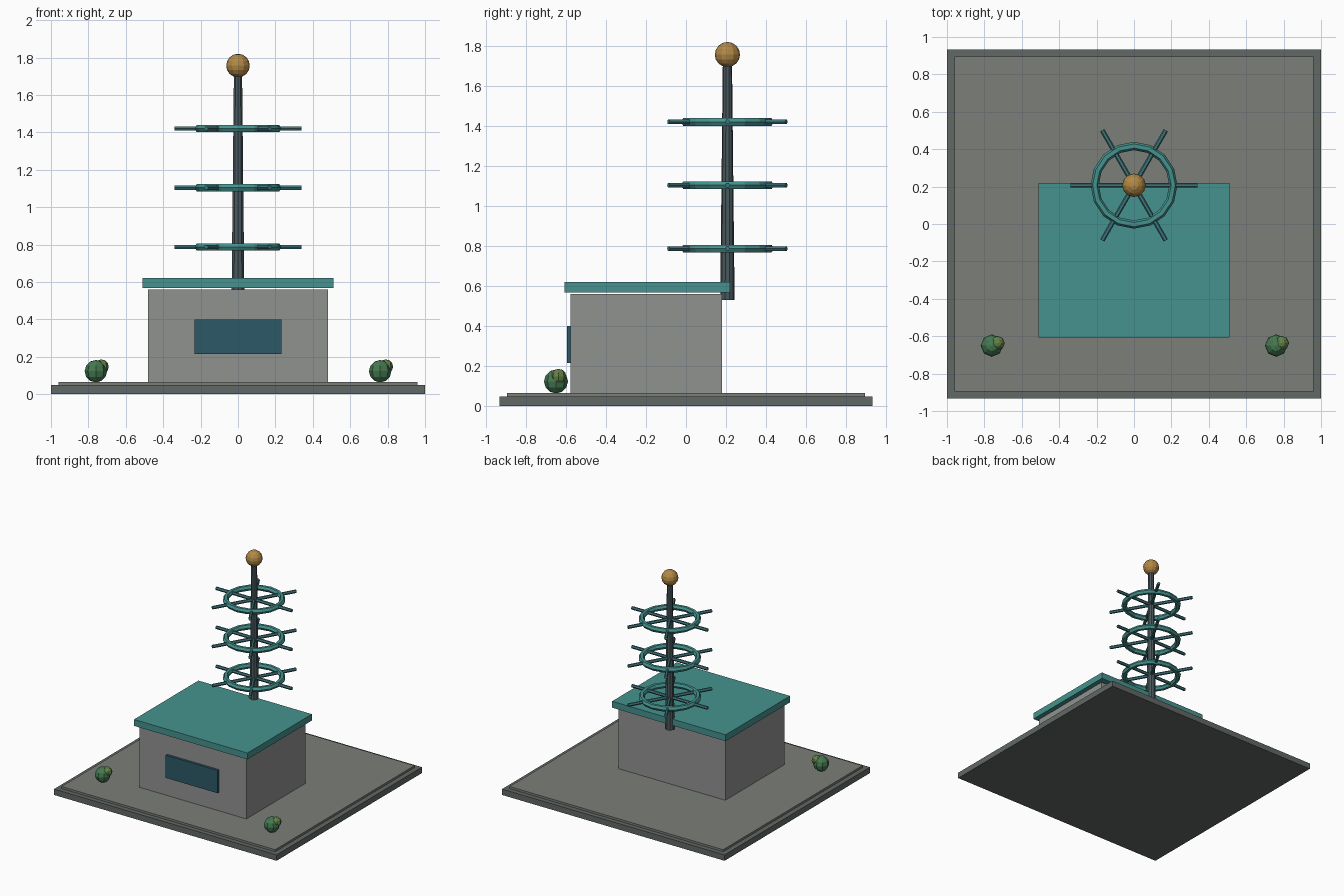
import bpy
from math import pi, cos, sin
from mathutils import Vector

if "Cube" in bpy.data.objects:
    bpy.data.objects.remove(bpy.data.objects["Cube"])


def mat(name, rgb):
    m = bpy.data.materials.new(name)
    m.diffuse_color = (*rgb, 1)
    m.use_nodes = True
    m.node_tree.nodes["Principled BSDF"].inputs["Base Color"].default_value = m.diffuse_color
    return m


STONE = mat("stone", (0.20, 0.21, 0.19))
EDGE = mat("dark_stone", (0.12, 0.14, 0.13))
WALL = mat("wall", (0.28, 0.29, 0.28))
TEAL = mat("teal", (0.06, 0.29, 0.27))
SPOKE = mat("dark_teal", (0.05, 0.18, 0.20))
GLASS = mat("glass", (0.025, 0.10, 0.14))
STEEL = mat("steel", (0.07, 0.10, 0.11))
BRASS = mat("brass", (0.45, 0.25, 0.06))
LEAF = mat("leaf", (0.06, 0.19, 0.08))
LEAF_LIGHT = mat("light_leaf", (0.12, 0.22, 0.06))


def finish(name, material):
    o = bpy.context.object
    o.name = name
    o.data.materials.append(material)
    return o


def box(name, lo, hi, material):
    lo, hi = Vector(lo), Vector(hi)
    bpy.ops.mesh.primitive_cube_add(size=1, location=(lo + hi) / 2)
    o = finish(name, material)
    o.scale = hi - lo
    return o


def ball(name, loc, r, seg, rings, material):
    bpy.ops.mesh.primitive_uv_sphere_add(segments=seg, ring_count=rings, radius=r, location=loc)
    return finish(name, material)


# Stepped base
box("base_plinth", (-1, -0.933, 0), (1, 0.933, 0.048), EDGE)
box("base_paving", (-0.96, -0.895, 0.04), (0.96, 0.895, 0.065), STONE)

# Building
box("building_walls", (-0.48, -0.577, 0.06), (0.48, 0.18, 0.561), WALL)
box("roof_slab", (-0.51, -0.607, 0.568), (0.51, 0.22, 0.62), TEAL)
box("front_window", (-0.233, -0.595, 0.215), (0.233, -0.57, 0.4), GLASS)

# Tapered mast with a ball on top
MY, BOTTOM, TOP = 0.207, 0.53, 1.72
bpy.ops.mesh.primitive_cone_add(vertices=10, radius1=0.036, radius2=0.023, depth=TOP - BOTTOM,
                                location=(0, MY, (TOP + BOTTOM) / 2))
finish("mast", STEEL)
ball("mast_ball", (0, MY, 1.757), 0.063, 12, 8, BRASS)

# Antenna rings, each with three crossing bars
for i, z in enumerate((0.787, 1.104, 1.42)):
    bpy.ops.mesh.primitive_torus_add(major_segments=16, minor_segments=6, major_radius=0.21,
                                     minor_radius=0.022, location=(0, MY, z))
    finish(f"antenna_ring_{i}", TEAL)
    for k in range(3):
        bpy.ops.mesh.primitive_cylinder_add(vertices=6, radius=0.013, depth=0.68,
                                            location=(0, MY, z), rotation=(0, pi / 2, k * pi / 3))
        finish(f"antenna_bar_{i}_{k}", SPOKE)

# Bushes at the front corners
for side, x in (("left", -0.76), ("right", 0.76)):
    ball(f"bush_{side}", (x, -0.65, 0.123), 0.06, 8, 6, LEAF)
    ball(f"bush_top_{side}", (x + 0.03, -0.637, 0.147), 0.039, 8, 6, LEAF_LIGHT)
